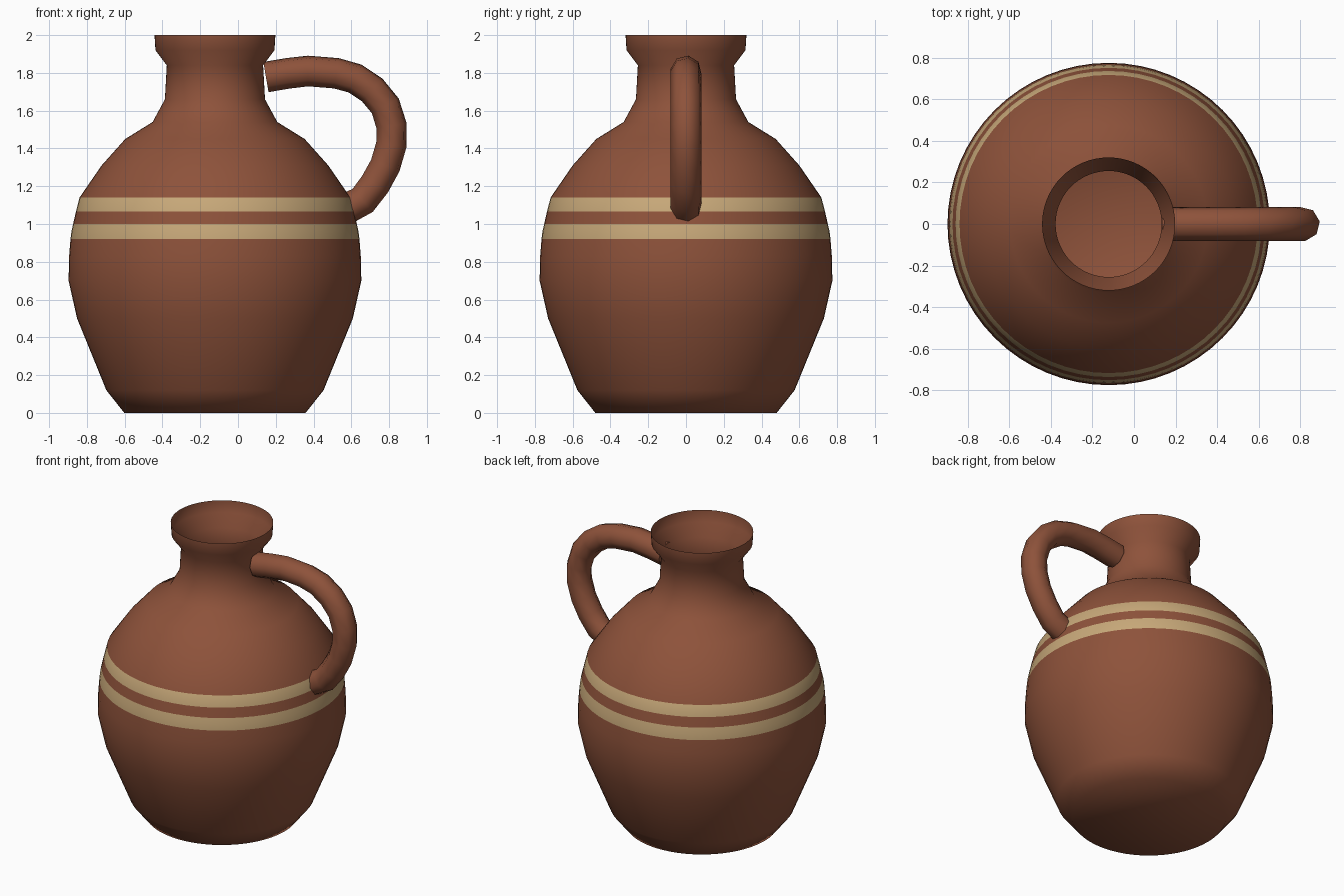
import bpy, bmesh, math
from mathutils import Vector

cube = bpy.data.objects.get("Cube")
if cube:
    bpy.data.objects.remove(cube, do_unlink=True)

AXIS_X = -0.122  # the body stands off-centre to leave room for the handle


def material(name, rgb):
    mat = bpy.data.materials.new(name)
    mat.use_nodes = True
    mat.diffuse_color = (*rgb, 1)
    mat.node_tree.nodes["Principled BSDF"].inputs["Base Color"].default_value = (*rgb, 1)
    return mat


clay = material("terracotta", (0.27, 0.085, 0.043))
tan = material("tan_glaze", (0.57, 0.39, 0.19))


def bridge(bm, rings):
    """Join neighbouring closed rings with quads."""
    for a, b in zip(rings, rings[1:]):
        for i in range(len(a)):
            j = (i + 1) % len(a)
            bm.faces.new((a[i], a[j], b[j], b[i]))


def finish(bm, name, mats):
    for f in bm.faces:
        f.smooth = True
    mesh = bpy.data.meshes.new(name)
    bm.to_mesh(mesh)
    bm.free()
    obj = bpy.data.objects.new(name, mesh)
    for m in mats:
        mesh.materials.append(m)
    bpy.context.collection.objects.link(obj)
    return obj


# Jug body: one thin open shell turned from a profile of (radius, height)
profile = [(0.48, 0), (0.575, 0.12), (0.73, 0.5), (0.775, 0.7), (0.772, 0.83),
           (0.765, 0.92), (0.76, 0.96), (0.751, 1.0), (0.736, 1.065), (0.717, 1.14),
           (0.6, 1.31), (0.475, 1.45), (0.33, 1.54), (0.265, 1.66),
           (0.255, 1.84), (0.315, 1.92), (0.32, 2.0)]
SIDES = 64
bm = bmesh.new()
rings = []
for r, z in profile:
    angles = [math.tau * i / SIDES for i in range(SIDES)]
    rings.append([bm.verts.new((AXIS_X + r * math.cos(a), r * math.sin(a), z)) for a in angles])
bridge(bm, rings)
bm.faces.new(rings[0][::-1])

# Two painted bands, chosen by height
for f in bm.faces:
    z = f.calc_center_median().z
    f.material_index = int(0.92 < z < 1.0 or 1.065 < z < 1.14)
finish(bm, "jug_body", [clay, tan])

# Handle: eight-sided tube swept along a path in the x-z plane
path = [(0.148, 1.778), (0.26, 1.797), (0.37, 1.81), (0.52, 1.798), (0.62, 1.77),
        (0.71, 1.71), (0.78, 1.625), (0.813, 1.52), (0.812, 1.42), (0.78, 1.31),
        (0.725, 1.21), (0.66, 1.125), (0.575, 1.08)]
points = [Vector((x, 0, z)) for x, z in path]
TUBE, RADIUS = 8, 0.082
bm = bmesh.new()
rings = []
for i, p in enumerate(points):
    along = (points[min(i + 1, len(points) - 1)] - points[max(i - 1, 0)]).normalized()
    out = Vector((-along.z, 0, along.x))
    ring = []
    for k in range(TUBE):
        a = math.tau * k / TUBE + 0.15
        ring.append(bm.verts.new(p + RADIUS * (math.cos(a) * out + math.sin(a) * Vector((0, 1, 0)))))
    rings.append(ring)
bridge(bm, rings)
caps = [bm.faces.new(rings[0][::-1]), bm.faces.new(rings[-1])]
bmesh.ops.recalc_face_normals(bm, faces=bm.faces)
for cap in caps:
    for e in cap.edges:
        e.smooth = False
finish(bm, "handle", [clay])
